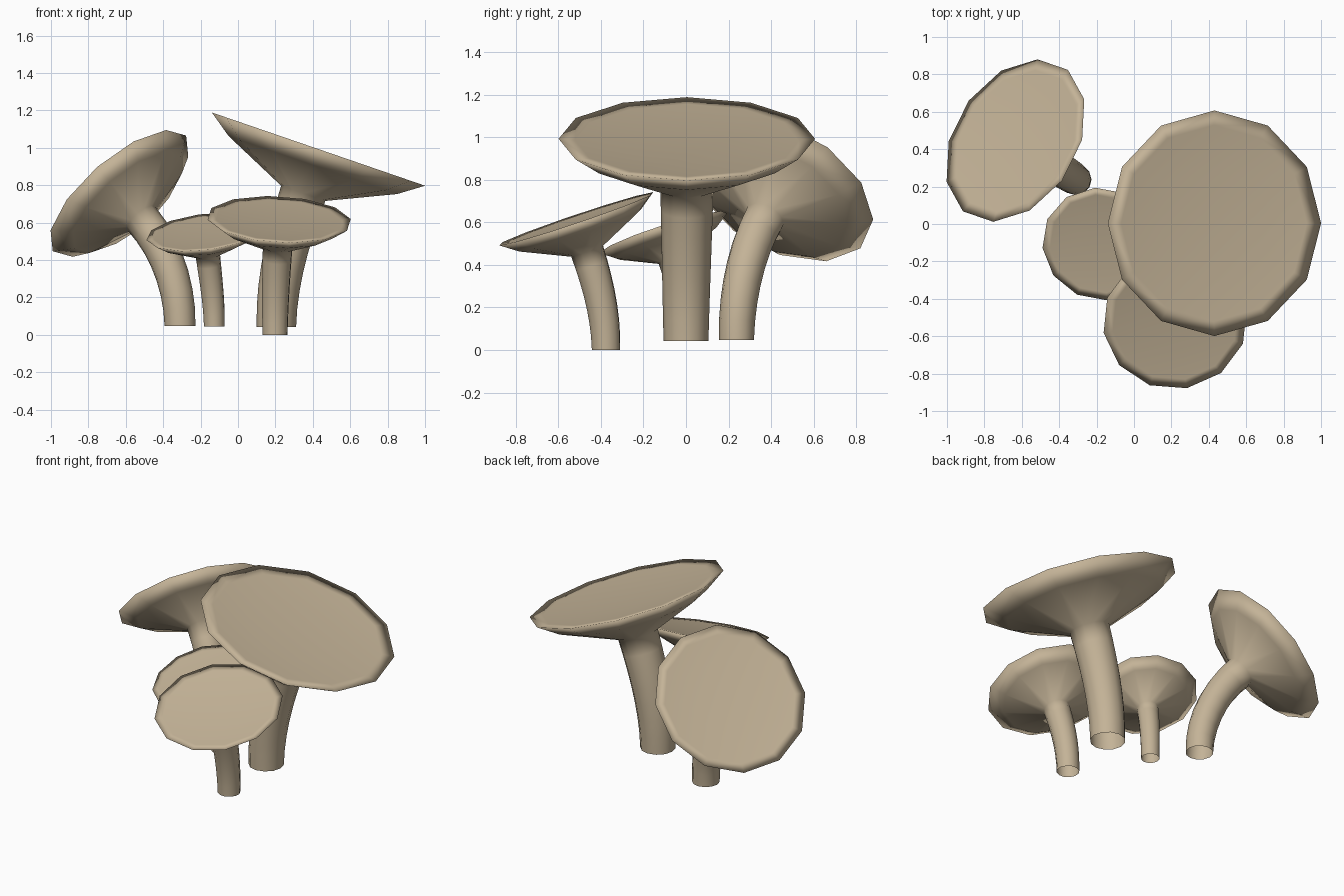
import bpy, bmesh, math
from mathutils import Vector

if "Cube" in bpy.data.objects:
    bpy.data.objects.remove(bpy.data.objects["Cube"])

SIDES = 12
beige = bpy.data.materials.new("mushroom beige")
beige.diffuse_color = (0.55, 0.45, 0.31, 1)
beige.use_nodes = True
beige.node_tree.nodes["Principled BSDF"].inputs["Base Color"].default_value = beige.diffuse_color

# Cap profile as (radius, height along the cap axis), in units of the rim radius
CAP = [(0.79, -0.15), (1.0, 0.0), (0.87, -0.012), (0.5, -0.032)]
CAP_DEPTH, DISH = 0.415, -0.04
NECK, FOOT = 0.207, 0.175


def mushroom(name, base, centre, axis, spoke, radius):
    """Bent stem lofted into a tilted, slightly dished cap."""
    base, centre = Vector(base), Vector(centre)
    n, spoke = Vector(axis).normalized(), Vector(spoke)
    bm = bmesh.new()

    def ring(c, direction, r):
        u = (spoke - direction * spoke.dot(direction)).normalized()
        v = direction.cross(u)
        return [bm.verts.new(c + r * (math.cos(a) * u + math.sin(a) * v))
                for a in (2 * math.pi * i / SIDES for i in range(SIDES))]

    # Stem along a cubic curve: upright at the foot, along the cap axis at the neck
    end = centre - n * CAP_DEPTH * radius
    h = (end - base).length * 0.34
    p1, p2 = base + Vector((0, 0, h)), end - n * h
    rings = []
    steps = 7
    for k in range(steps + 1):
        t = k / steps
        s = 1 - t
        p = s**3 * base + 3 * s * s * t * p1 + 3 * s * t * t * p2 + t**3 * end
        d = s * s * (p1 - base) + 2 * s * t * (p2 - p1) + t * t * (end - p2)
        rings.append(ring(p, d.normalized(), radius * (FOOT + (NECK - FOOT) * t)))

    # Cap underside, rim and dished top
    for r, z in CAP:
        rings.append(ring(centre + n * z * radius, n, r * radius))
    for a, b in zip(rings, rings[1:]):
        for i in range(SIDES):
            j = (i + 1) % SIDES
            bm.faces.new((a[i], a[j], b[j], b[i]))
    tip = bm.verts.new(centre + n * DISH * radius)
    for i in range(SIDES):
        bm.faces.new((rings[-1][i], rings[-1][(i + 1) % SIDES], tip))
    for f in bm.faces:
        f.smooth = True

    mesh = bpy.data.meshes.new(name)
    bm.to_mesh(mesh)
    bm.free()
    mesh.materials.append(beige)
    obj = bpy.data.objects.new(name, mesh)
    bpy.context.collection.objects.link(obj)


mushroom("large_mushroom", (0.205, 0, 0.042), (0.43, 0.004, 0.993),
         (0.325, 0, 0.946), (0.946, 0, -0.325), 0.603)
mushroom("back_mushroom", (-0.31, 0.237, 0.047), (-0.634, 0.446, 0.756),
         (-0.605, 0.392, 0.693), (0.367, 0.22, 0.196), 0.472)
mushroom("front_mushroom", (0.198, -0.376, 0.0), (0.22, -0.516, 0.617),
         (0.05, -0.319, 0.946), (0.363, -0.124, -0.061), 0.388)
mushroom("small_mushroom", (-0.127, 0.0, 0.045), (-0.176, -0.107, 0.55),
         (-0.113, -0.307, 0.945), (-0.033, 0.302, 0.094), 0.317)
